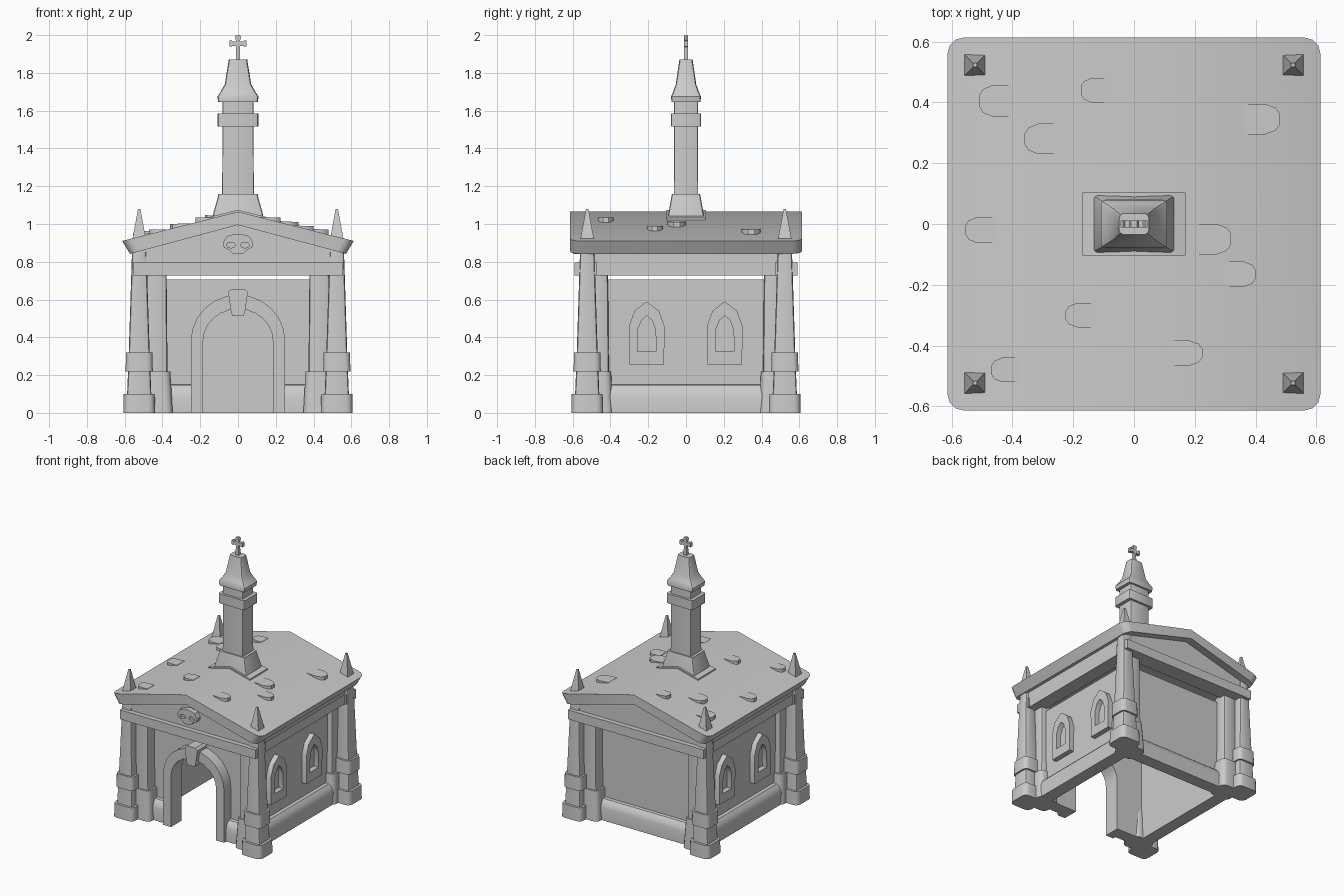
import bpy, bmesh
from math import sin, cos, pi

if "Cube" in bpy.data.objects:
    bpy.data.objects.remove(bpy.data.objects["Cube"])


def add_mesh(name, bm):
    bmesh.ops.remove_doubles(bm, verts=bm.verts, dist=0.0001)
    bmesh.ops.recalc_face_normals(bm, faces=bm.faces)
    me = bpy.data.meshes.new(name)
    bm.to_mesh(me)
    bm.free()
    ob = bpy.data.objects.new(name, me)
    bpy.context.collection.objects.link(ob)
    return ob


def prism(name, pts, place, d0, d1):
    """Extrude outline (u, v) from depth d0 to d1; place maps (u, v, d) to xyz."""
    bm = bmesh.new()
    a = [bm.verts.new(place(u, v, d0)) for u, v in pts]
    b = [bm.verts.new(place(u, v, d1)) for u, v in pts]
    bm.faces.new(a)
    bm.faces.new(b[::-1])
    for i in range(len(pts)):
        j = (i + 1) % len(pts)
        bm.faces.new((a[i], b[i], b[j], a[j]))
    return add_mesh(name, bm)


def ring(name, outer, inner, place, d0, d1):
    """Frame between two outlines with equal point counts."""
    bm = bmesh.new()
    L = [[bm.verts.new(place(u, v, d)) for u, v in o]
         for o, d in ((outer, d0), (outer, d1), (inner, d1), (inner, d0))]
    n = len(outer)
    for k in range(4):
        p, q = L[k], L[(k + 1) % 4]
        for i in range(n):
            j = (i + 1) % n
            bm.faces.new((p[i], p[j], q[j], q[i]))
    return add_mesh(name, bm)


def loft(name, cx, cy, rows, r=0.0, seg=2):
    """Stack of (z, half_x, half_y) rectangles with rounded corners."""
    bm = bmesh.new()
    loops = []
    for z, hx, hy in rows:
        rr = min(r, hx * 0.8, hy * 0.8)
        pts = []
        for k, (sx, sy) in enumerate(((1, 1), (-1, 1), (-1, -1), (1, -1))):
            for s in range(seg + 1 if r else 1):
                t = pi / 2 * (k + s / seg)
                pts.append((cx + sx * (hx - rr) + rr * cos(t), cy + sy * (hy - rr) + rr * sin(t), z))
        loops.append([bm.verts.new(p) for p in pts])
    for a, b in zip(loops, loops[1:]):
        for i in range(len(a)):
            j = (i + 1) % len(a)
            bm.faces.new((a[i], a[j], b[j], b[i]))
    bm.faces.new(loops[0][::-1])
    bm.faces.new(loops[-1])
    return add_mesh(name, bm)


def box(name, x0, x1, y0, y1, z0, z1):
    return loft(name, (x0 + x1) / 2, (y0 + y1) / 2,
                [(z, (x1 - x0) / 2, (y1 - y0) / 2) for z in (z0, z1)])


def mirror_pts(half):
    """Complete a left-to-centre outline; the last point lies on the axis."""
    return half + [(-u, v) for u, v in half[-2::-1]]


front = lambda u, v, d: (u, d, v)
along_x = lambda u, v, d: (d, u, v)
WX, WY, TOP = 0.445, 0.44, 0.705


# walls, the front one notched by the doorway
def arch(rx, rz, n=12):
    curve = [(-rx * cos(pi * i / n), 0.38 + rz * sin(pi * i / n)) for i in range(n + 1)]
    return [(-rx, 0)] + curve + [(rx, 0)]


door_in, door_out = arch(0.185, 0.17), arch(0.25, 0.245)
prism("front_wall", [(-WX, 0)] + door_in + [(WX, 0), (WX, TOP), (-WX, TOP)], front, -WY, -WY + 0.04)
box("back_wall", -WX, WX, WY - 0.04, WY, 0, TOP)
for s, n in ((-1, "left"), (1, "right")):
    x0, x1 = sorted((s * WX, s * (WX - 0.04)))
    box(n + "_wall", x0, x1, -WY, WY, 0, TOP)

# door surround and keystone
prism("door_surround", door_out + door_in[::-1], front, -0.52, -WY + 0.03)
prism("keystone", [(-0.03, 0.515), (0.03, 0.515), (0.038, 0.54), (0.052, 0.64), (0.035, 0.655),
                   (-0.035, 0.655), (-0.052, 0.64), (-0.038, 0.54)], front, -0.55, -0.43)

# pointed side windows
w_out = mirror_pts([(-0.092, 0.255), (-0.094, 0.46), (-0.065, 0.54), (0, 0.59)])
w_in = mirror_pts([(-0.05, 0.325), (-0.047, 0.44), (-0.028, 0.49), (0, 0.515)])
for s in (-1, 1):
    for c in (-0.208, 0.205):
        ring("window_frame", w_out, w_in, lambda u, v, d: (d, u + c, v), s * (WX - 0.01), s * 0.482)

# rounded plinth at the foot of the walls
foot = [(-0.01, 0), (0.055, 0), (0.055, 0.09), (0.045, 0.125), (0.025, 0.147), (-0.01, 0.15)]
for s in (-1, 1):
    prism("side_plinth", foot, lambda u, v, d: (s * (WX + u), d, v), -WY, WY)
    prism("front_plinth", foot, lambda u, v, d: (d, -WY - u, v), s * 0.22, s * WX)
prism("back_plinth", foot, lambda u, v, d: (d, WY + u, v), -WX, WX)

# corner posts, inner posts and roof spikes
for sx in (-1, 1):
    for sy in (-1, 1):
        x, y = sx * 0.523, sy * 0.523
        loft("corner_post", x, y, [(0.05, 0.066, 0.066), (0.3, 0.056, 0.056), (0.86, 0.038, 0.038)], 0.015)
        loft("post_foot", x, y, [(0, 0.084, 0.084), (0.1, 0.082, 0.082)], 0.035, 3)
        loft("post_band", x, y, [(0.22, 0.072, 0.072), (0.32, 0.07, 0.07)], 0.03, 3)
        ix, iy = sx * 0.43, sy * 0.465
        loft("inner_post", ix, iy, [(0.1, 0.058, 0.058), (0.74, 0.052, 0.052)], 0.015)
        loft("inner_post_foot", ix, iy, [(0, 0.084, 0.08), (0.22, 0.072, 0.068)], 0.035, 3)
        loft("roof_spike", x, y, [(0.9, 0.038, 0.038), (0.93, 0.034, 0.034), (1.08, 0.006, 0.006)])

# beams under the roof
for s in (-1, 1):
    y0, y1 = sorted((s * 0.59, s * 0.47))
    box("end_beam", -0.555, 0.555, y0, y1, 0.728, 0.797)
    x0, x1 = sorted((s * 0.545, s * 0.44))
    box("side_beam", x0, x1, -0.48, 0.48, 0.728, 0.797)

# gable block and roof slab with rounded corners
prism("gable", [(-0.54, 0.79), (0.54, 0.79), (0.54, 0.86), (0, 1.01), (-0.54, 0.86)], front, -0.555, 0.555)
roof = prism("roof", [(-0.613, 0.91), (-0.572, 0.842), (0, 0.995), (0.572, 0.842), (0.613, 0.91), (0, 1.065)],
             front, -0.613, 0.613)
bm = bmesh.new()
bm.from_mesh(roof.data)
ends = [e for e in bm.edges if e.verts[0].co.y == e.verts[1].co.y
        and all(abs(v.co.x) > 0.5 for v in e.verts)]
bmesh.ops.bevel(bm, geom=ends, offset=0.05, segments=3, profile=0.5, affect='EDGES')
bm.to_mesh(roof.data)
bm.free()


# loose roof tiles: (side, inner x, outer x, centre y, half width)
def roof_z(x):
    return 1.065 - abs(x) * 0.155 / 0.613


tiles = [(-1, .40, .51, .405, .052), (-1, .25, .36, .28, .05), (-1, .09, .175, .44, .04),
         (-1, .455, .555, -.02, .043), (-1, .13, .225, -.3, .04), (-1, .38, .47, -.48, .04),
         (1, .36, .48, .345, .05), (1, .20, .32, -.05, .05), (1, .30, .40, -.165, .042), (1, .12, .225, -.425, .041)]
for s, xa, xb, yc, h in tiles:
    L = xb - xa
    plan = [(0, -h), (0.6 * L, -h), (0.88 * L, -0.75 * h), (L, -0.35 * h),
            (L, 0.35 * h), (0.88 * L, 0.75 * h), (0.6 * L, h), (0, h)]
    prism("roof_tile", plan, lambda u, v, d: (s * (xa + u), yc + v,
          roof_z(xa + u) - 0.01 + d * (0.012 + 0.024 * u / L)), 0, 1)

# saddle plate and tower
prism("tower_saddle", [(-0.17, 1.01), (0, 1.053), (0.17, 1.01), (0.17, 1.032), (0, 1.075), (-0.17, 1.032)],
      front, -0.103, 0.103)
loft("tower_base", 0, 0, [(1.02, 0.135, 0.096), (1.06, 0.13, 0.092), (1.14, 0.107, 0.078), (1.16, 0.104, 0.074)], 0.012)
loft("tower_shaft", 0, 0, [(1.1, 0.084, 0.065), (1.66, 0.082, 0.063)], 0.008)
loft("tower_collar", 0, 0, [(1.515, 0.108, 0.08), (1.585, 0.108, 0.08)], 0.015)
loft("tower_cap", 0, 0, [(1.645, 0.105, 0.077), (1.675, 0.109, 0.079), (1.7, 0.092, 0.068), (1.74, 0.07, 0.054),
                         (1.85, 0.052, 0.038), (1.87, 0.049, 0.035)], 0.015)

# cross with flared ends
q = [(0.012, 1.86), (0.010, 1.943), (0.03, 1.943), (0.036, 1.937), (0.045, 1.94),
     (0.045, 1.97), (0.036, 1.974), (0.03, 1.967), (0.010, 1.967), (0.016, 1.99), (0.01, 2.0)]
prism("cross", q + [(-u, v) for u, v in q[::-1]], front, -0.011, 0.011)

# skull ornament with hollow eyes on the gable
skull = mirror_pts([(-0.025, 0.84), (-0.04, 0.86), (-0.075, 0.875), (-0.08, 0.9), (-0.06, 0.935), (0, 0.948)])
prism("skull_back", skull, front, -0.575, -0.54)
for s in (-1, 1):
    eye = [(0.037 + 0.024 * cos(pi * (1.25 + i / 4)), 0.888 + 0.015 * sin(pi * (1.25 + i / 4))) for i in range(8)]
    half = [(0, 0.84), (0.025, 0.84), (0.045, 0.862), (0.075, 0.875), (0.08, 0.9), (0.06, 0.935), (0.02, 0.947), (0, 0.948)]
    ring("skull_face", half, eye, lambda u, v, d: (s * u, d, v), -0.595, -0.565)

# smooth the rounded corners, keep hard edges
bpy.ops.object.select_all(action='SELECT')
bpy.context.view_layer.objects.active = roof
bpy.ops.object.shade_smooth_by_angle(angle=0.6)
